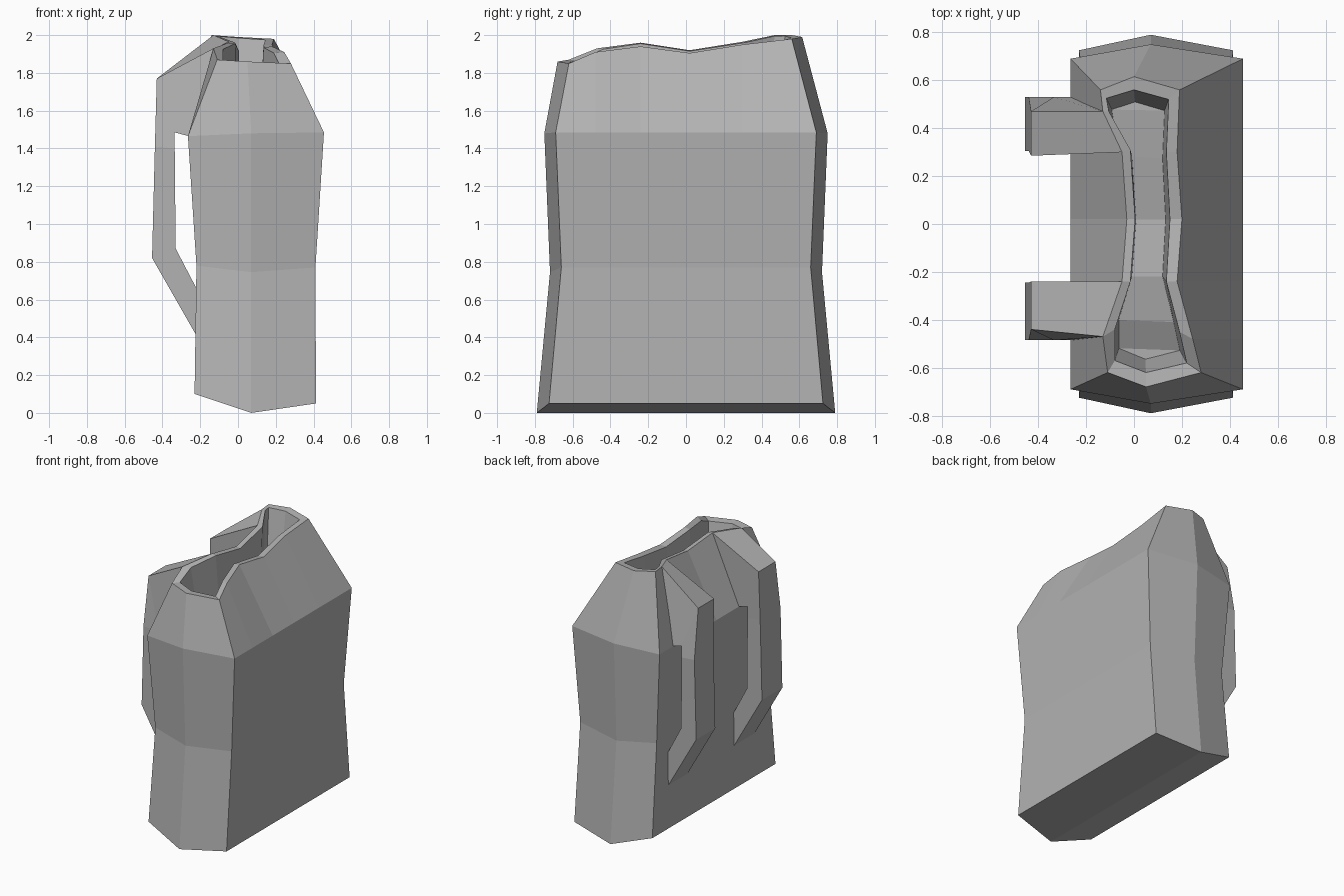
import bpy, bmesh

if "Cube" in bpy.data.objects:
    bpy.data.objects.remove(bpy.data.objects["Cube"])

grey = bpy.data.materials.new("canvas grey")
grey.diffuse_color = (0.45, 0.45, 0.45, 1)
grey.use_nodes = True
grey.node_tree.nodes["Principled BSDF"].inputs["Base Color"].default_value = grey.diffuse_color


def finish(name, bm):
    bmesh.ops.recalc_face_normals(bm, faces=bm.faces)
    me = bpy.data.meshes.new(name)
    bm.to_mesh(me)
    bm.free()
    me.materials.append(grey)
    ob = bpy.data.objects.new(name, me)
    bpy.context.collection.objects.link(ob)
    return ob


# Wavy rim of the opening: front left, along left side, back, along right side, front
rim = [(-.11, -.62, 1.87), (-.13, -.47, 1.93), (-.05, -.24, 1.96), (-.03, .02, 1.92),
       (-.05, .30, 1.965), (-.13, .47, 2.0), (-.14, .56, 2.0), (0, .615, 1.99),
       (.19, .56, 1.98), (.18, .30, 1.95), (.20, .02, 1.905), (.18, -.24, 1.94),
       (.245, -.48, 1.91), (.28, -.62, 1.85), (.05, -.68, 1.86)]
# Inner lip, matching the rim point by point
lip = [(-.08, -.57), (-.08, -.44), (-.015, -.24), (.005, .02), (-.015, .31), (-.105, .47),
       (-.115, .525), (0, .56), (.145, .52), (.135, .30), (.15, .02), (.135, -.24),
       (.19, -.45), (.22, -.58), (.05, -.62)]


def body_ring(xl, zl, xr, zr, zc, y_corner, y_mid):
    """Six-sided section with side points lined up under the rim."""
    pts = []
    for i, (x, y, z) in enumerate(rim):
        if i in (7, 14):
            pts.append((.07, y_mid if i == 7 else -y_mid, zc))
        else:
            if i in (0, 13):
                y = -y_corner
            elif i in (6, 8):
                y = y_corner
            pts.append((xl, y, zl) if i < 7 else (xr, y, zr))
    return pts


rings = [body_ring(-.23, .10, .413, .05, 0, .725, .79),
         body_ring(-.22, .78, .41, .77, .745, .66, .72),
         body_ring(-.265, 1.465, .455, 1.485, 1.48, .69, .75),
         rim,
         [(x, y, p[2] - .005) for (x, y), p in zip(lip, rim)],
         [(.03 + (x - .03) * .85, y * .91, p[2] - .3) for (x, y), p in zip(lip, rim)]]

# Bag body with hollow neck
bm = bmesh.new()
loops = [[bm.verts.new(p) for p in r] for r in rings]
n = len(rim)
for a, b in zip(loops, loops[1:]):
    for i in range(n):
        j = (i + 1) % n
        bm.faces.new((a[i], a[j], b[j], b[i]))
base, floor = loops[0], loops[-1]
bm.faces.new(base[:8] + [base[14]])      # left half of the keel-shaped base
bm.faces.new(base[7:15])                 # right half
bm.faces.new((floor[0], floor[13], floor[14]))
bm.faces.new((floor[6], floor[7], floor[8]))
for l, r in ((0, 13), (1, 12), (2, 11), (3, 10), (4, 9)):
    if l < 4:
        bm.faces.new((floor[l], floor[l + 1], floor[r - 1], floor[r]))
bm.faces.new((floor[4], floor[5], floor[6], floor[8], floor[9]))
finish("bag_body", bm)


def strap(name, rim_in, rim_out, y_top, y_low):
    """Carrying strap: (outer x, z, inner x, z) sections swept across its width."""
    sections = [(-.43, 1.77, -.335, 1.485), (-.44, 1.41, -.335, 1.40),
                (-.455, .82, -.33, .87), (-.215, .40, -.215, .65)]
    quads = [[rim_in, rim_out, (-.26, y_low[1], 1.465), (-.26, y_low[0], 1.465)]]
    for k, (xo, zo, xi, zi) in enumerate(sections):
        yo = y_top if k == 0 else y_low
        quads.append([(xo, yo[0], zo), (xo, yo[1], zo), (xi, y_low[1], zi), (xi, y_low[0], zi)])
    bm = bmesh.new()
    vs = [[bm.verts.new(p) for p in q] for q in quads]
    for a, b in zip(vs, vs[1:]):
        for i in range(4):
            j = (i + 1) % 4
            bm.faces.new((a[i], a[j], b[j], b[i]))
    bm.faces.new(vs[0])
    bm.faces.new(vs[-1])
    finish(name, bm)


strap("back_strap", rim[4], rim[5], (.285, .47), (.305, .53))
strap("front_strap", rim[2], rim[1], (-.24, -.44), (-.245, -.485))
